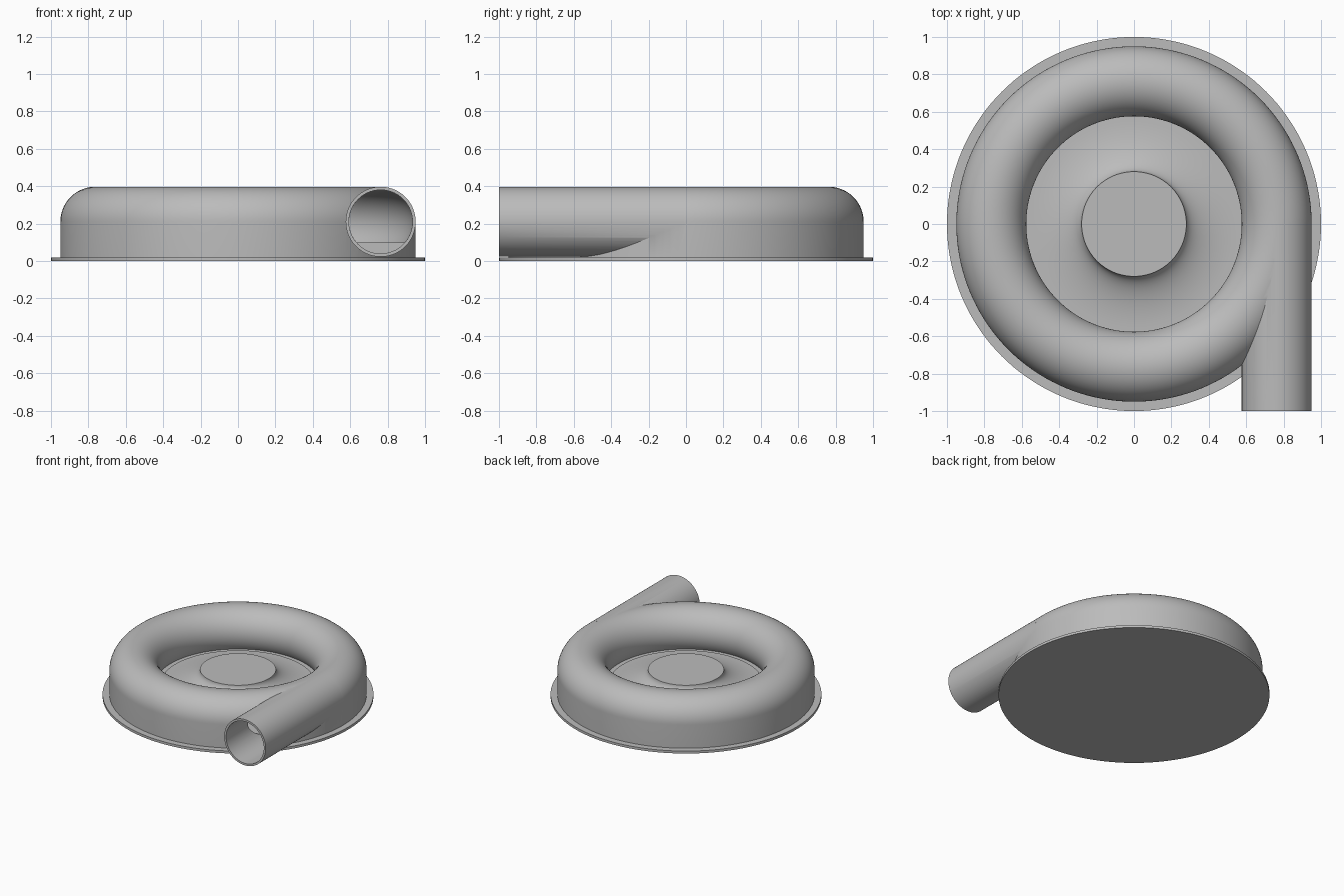
import bpy, bmesh, math
from mathutils import Matrix, Vector

cube = bpy.data.objects.get("Cube")
if cube:
    bpy.data.objects.remove(cube, do_unlink=True)

GREY = (0.5, 0.5, 0.5, 1)
metal = bpy.data.materials.new("cast_grey")
metal.use_nodes = True
metal.diffuse_color = GREY
metal.node_tree.nodes["Principled BSDF"].inputs["Base Color"].default_value = GREY

RING, TUBE, BORE, MID = 0.763, 0.187, 0.17, 0.21   # volute radii and centre height
FLOOR, HUB_TOP, HUB_R, EYE_R = 0.1, 0.22, 0.28, 0.57


def add_object(name, bm):
    bmesh.ops.recalc_face_normals(bm, faces=bm.faces)
    mesh = bpy.data.meshes.new(name)
    bm.to_mesh(mesh)
    bm.free()
    mesh.materials.append(metal)
    obj = bpy.data.objects.new(name, mesh)
    bpy.context.collection.objects.link(obj)
    return obj


def lathe(name, profile, closed=False, steps=144):
    """Revolve (radius, height) points around z."""
    bm = bmesh.new()
    verts = [bm.verts.new((r, 0, z)) for r, z in profile]
    pairs = list(zip(verts, verts[1:]))
    if closed:
        pairs.append((verts[-1], verts[0]))
    edges = [bm.edges.new(p) for p in pairs]
    bmesh.ops.spin(bm, geom=verts + edges, cent=(0, 0, 0), axis=(0, 0, 1),
                   angle=math.tau, steps=steps)
    bmesh.ops.remove_doubles(bm, verts=bm.verts, dist=0.0001)
    return add_object(name, bm)


def rod(name, radius, y0, y1):
    """Cylinder along y on the outlet axis."""
    bm = bmesh.new()
    place = Matrix.Translation((RING, (y0 + y1) / 2, MID)) @ Matrix.Rotation(math.pi / 2, 4, 'X')
    bmesh.ops.create_cone(bm, cap_ends=True, segments=96, radius1=radius, radius2=radius,
                          depth=y1 - y0, matrix=place)
    return add_object(name, bm)


def arc(radius, start, end, n):
    return [(RING + radius * math.cos(start + (end - start) * i / n),
             MID + radius * math.sin(start + (end - start) * i / n)) for i in range(n + 1)]


def combine(obj, other, operation):
    mod = obj.modifiers.new(operation.lower(), 'BOOLEAN')
    mod.object, mod.operation, mod.solver = other, operation, 'EXACT'
    bpy.context.view_layer.update()
    graph = bpy.context.evaluated_depsgraph_get()
    mesh = bpy.data.meshes.new_from_object(obj.evaluated_get(graph))
    obj.modifiers.clear()
    obj.data = mesh
    bpy.data.objects.remove(other, do_unlink=True)


# Base flange
base = lathe("base_flange", [(0, 0), (1, 0), (1, 0.02), (0, 0.02)])

# Volute casing with the flared hub in its eye
dip = math.asin((MID - FLOOR) / TUBE)
flare = []
for i in range(17):
    t = math.pi / 2 * (1 - i / 16)
    flare.append((EYE_R - (EYE_R - HUB_R) * math.cos(t),
                  HUB_TOP - (HUB_TOP - FLOOR - 0.008) * math.sin(t)))
casing = lathe("volute_casing", [(0, 0.01), (RING + TUBE, 0.01)]
               + arc(TUBE, 0, math.pi + dip, 40)
               + [(EYE_R, FLOOR)] + flare + [(0, HUB_TOP)])

# Tangential outlet pipe, then the hollow flow passage
combine(casing, rod("outlet_pipe", TUBE, -1, -0.01), 'UNION')
dip = math.asin((MID - FLOOR) / BORE)
passage = lathe("passage_cutter", arc(BORE, -dip, math.pi + dip, 40), closed=True)
combine(casing, passage, 'DIFFERENCE')
combine(casing, rod("bore_cutter", BORE, -1.1, -0.01), 'DIFFERENCE')

# Smooth shading with sharp rims
bpy.ops.object.select_all(action='DESELECT')
for obj in (base, casing):
    obj.select_set(True)
bpy.context.view_layer.objects.active = casing
bpy.ops.object.shade_smooth_by_angle(angle=math.radians(30))
